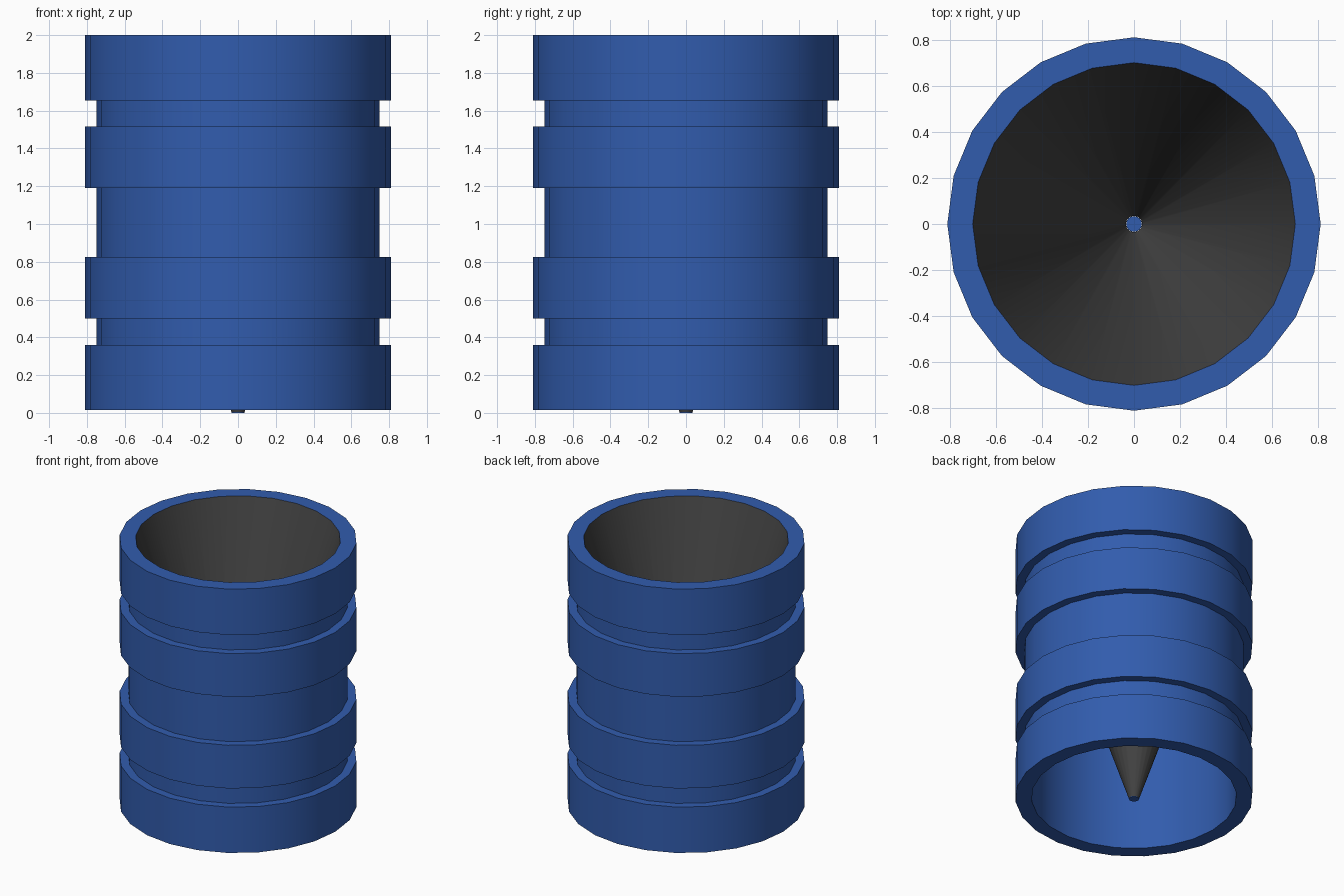
import bpy, bmesh, math

if "Cube" in bpy.data.objects:
    bpy.data.objects.remove(bpy.data.objects["Cube"])

SIDES = 24


def material(name, rgb):
    m = bpy.data.materials.new(name)
    m.diffuse_color = (*rgb, 1.0)
    m.use_nodes = True
    m.node_tree.nodes["Principled BSDF"].inputs["Base Color"].default_value = m.diffuse_color
    return m


blue = material("blue", (0.031, 0.107, 0.42))
charcoal = material("charcoal", (0.056, 0.056, 0.056))


def lathe(name, profile, mat, closed=False, cap_start=False, flip=False):
    """Spin an (r, z) profile round the z axis."""
    bm = bmesh.new()
    rings = []
    for r, z in profile:
        rings.append([bm.verts.new((r * math.cos(2 * math.pi * i / SIDES),
                                    r * math.sin(2 * math.pi * i / SIDES), z))
                      for i in range(SIDES)])
    pairs = list(zip(rings, rings[1:]))
    if closed:
        pairs.append((rings[-1], rings[0]))
    for a, b in pairs:
        for i in range(SIDES):
            j = (i + 1) % SIDES
            bm.faces.new((a[i], a[j], b[j], b[i]))
    if cap_start:
        bm.faces.new(rings[0][::-1])
    if closed:
        bmesh.ops.recalc_face_normals(bm, faces=bm.faces)
    if flip:
        bmesh.ops.reverse_faces(bm, faces=bm.faces)
    mesh = bpy.data.meshes.new(name)
    bm.to_mesh(mesh)
    bm.free()
    mesh.materials.append(mat)
    ob = bpy.data.objects.new(name, mesh)
    bpy.context.collection.objects.link(ob)
    bpy.ops.object.select_all(action='DESELECT')
    ob.select_set(True)
    bpy.context.view_layer.objects.active = ob
    bpy.ops.object.shade_smooth_by_angle(angle=math.radians(30))
    return ob


# Outer tube: four raised bands separated by three grooves
R_BAND, R_GROOVE, R_IN = 0.81, 0.75, 0.70
bands = [(0.015, 0.36), (0.50, 0.825), (1.19, 1.515), (1.655, 2.0)]
outline = []
for k, (z0, z1) in enumerate(bands):
    if k:
        outline.append((R_GROOVE, z0))
    outline += [(R_BAND, z0), (R_BAND, z1)]
    if k < len(bands) - 1:
        outline.append((R_GROOVE, z1))
outline += [(R_IN, 2.0), (R_IN, 0.015)]
lathe("ribbed_tube", outline, blue, closed=True)

# Funnel inside the tube, narrowing to the base
lathe("inner_funnel", [(0.035, 0.004), (R_IN, 2.0)], charcoal)

# Small plug closing the funnel tip
lathe("funnel_tip", [(0.034, 0.0), (0.034, 0.006), (0.0005, 0.006)], blue, cap_start=True)
